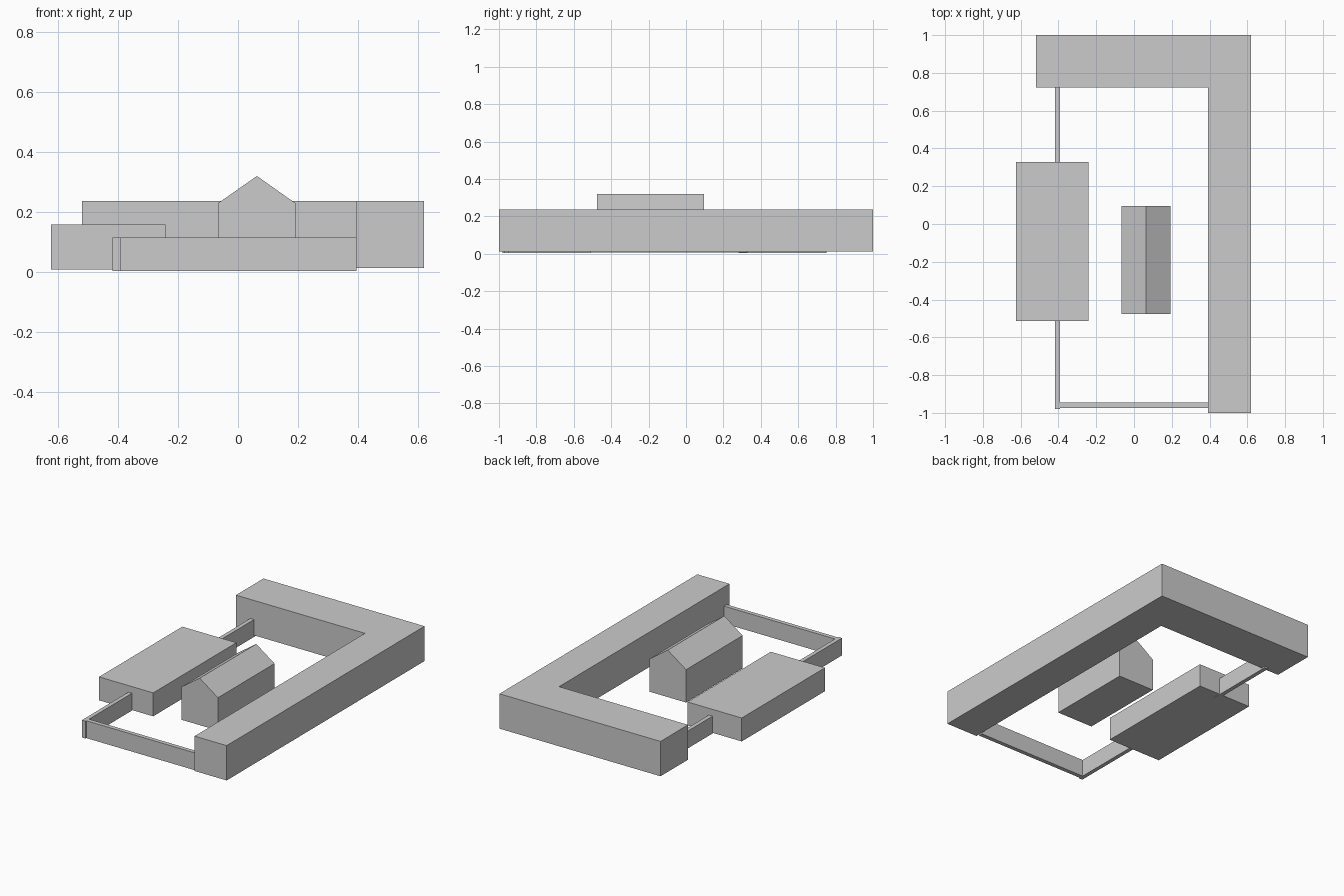
import bpy

if "Cube" in bpy.data.objects:
    bpy.data.objects.remove(bpy.data.objects["Cube"])


def prism(name, points, depth, place):
    """Extrude a closed profile over a (start, end) range."""
    n = len(points)
    verts = [place(a, b, d) for d in depth for a, b in points]
    faces = [tuple(range(n))[::-1], tuple(range(n, 2 * n))]
    faces += [(i, (i + 1) % n, n + (i + 1) % n, n + i) for i in range(n)]
    mesh = bpy.data.meshes.new(name)
    mesh.from_pydata(verts, [], faces)
    obj = bpy.data.objects.new(name, mesh)
    bpy.context.collection.objects.link(obj)
    # Consistent outward normals
    import bmesh
    bm = bmesh.new()
    bm.from_mesh(mesh)
    bmesh.ops.recalc_face_normals(bm, faces=bm.faces)
    bm.to_mesh(mesh)
    bm.free()
    return obj


def plan(name, points, z0, z1):
    return prism(name, points, (z0, z1), lambda a, b, d: (a, b, d))


def box(name, x0, x1, y0, y1, z0, z1):
    return plan(name, [(x0, y0), (x1, y0), (x1, y1), (x0, y1)], z0, z1)


# L-shaped main building
plan("main_wing", [(0.393, -1), (0.62, -1), (0.62, 1), (-0.52, 1),
                   (-0.52, 0.722), (0.393, 0.722)], 0.013, 0.236)

# Flat-roofed side building
box("side_building", -0.624, -0.241, -0.513, 0.328, 0.007, 0.157)

# Gabled house in the courtyard
prism("gabled_house", [(-0.067, 0.018), (0.192, 0.018), (0.192, 0.228),
                       (0.063, 0.319), (-0.067, 0.228)], (-0.477, 0.095),
      lambda a, b, d: (a, d, b))

# Courtyard walls
WALL_Z = (0.003, 0.114)
box("north_wall", -0.418, -0.392, 0.28, 0.75, *WALL_Z)
box("south_west_wall", -0.418, -0.392, -0.98, -0.51, *WALL_Z)
box("south_wall", -0.392, 0.395, -0.973, -0.946, *WALL_Z)
